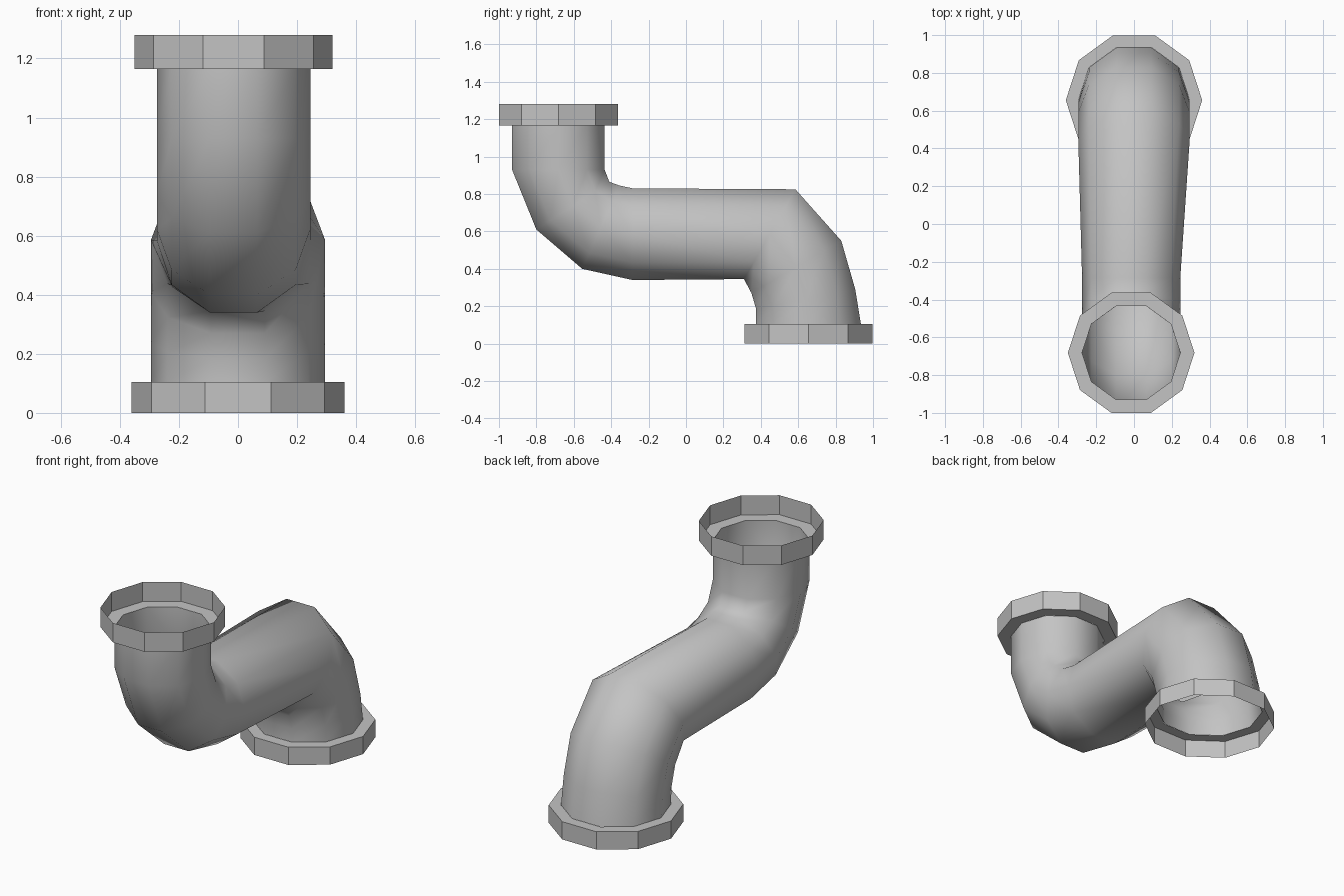
import bpy, bmesh, math
from mathutils import Vector

cube = bpy.data.objects.get("Cube")
if cube:
    bpy.data.objects.remove(cube, do_unlink=True)

SIDES = 10
FLAT = math.cos(math.pi / SIDES)  # ratio of flat half-width to corner radius

grey = bpy.data.materials.new("pipe_grey")
colour = (0.55, 0.55, 0.55, 1)
grey.diffuse_color = colour
grey.use_nodes = True
shader = next(n for n in grey.node_tree.nodes if n.type == "BSDF_PRINCIPLED")
shader.inputs["Base Color"].default_value = colour


def ring(bm, outer, inner, half_width, x):
    """Ten-sided loop spanning two (y, z) points, with corners at the sides."""
    a, b = Vector((x, *outer)), Vector((x, *inner))
    centre, half = (a + b) / 2, (a - b) / 2 / FLAT
    loop = []
    for i in range(SIDES):
        t = math.tau * i / SIDES
        side = Vector((half_width * math.cos(t), 0, 0))
        loop.append(bm.verts.new(centre + side + half * math.sin(t)))
    return loop


def loft(name, sections, smooth, flip=False):
    bm = bmesh.new()
    loops = [ring(bm, *s) for s in sections]
    for a, b in zip(loops, loops[1:]):
        for i in range(SIDES):
            j = (i + 1) % SIDES
            face = bm.faces.new((a[i], a[j], b[j], b[i]))
            face.smooth = smooth
            if flip:
                face.normal_flip()
    mesh = bpy.data.meshes.new(name)
    bm.to_mesh(mesh)
    bm.free()
    mesh.materials.append(grey)
    obj = bpy.data.objects.new(name, mesh)
    bpy.context.collection.objects.link(obj)
    return obj


# Open S-shaped pipe: outer point, inner point, half width, x offset
loft("bent_pipe", [
    ((-0.93, 1.165), (-0.435, 1.165), 0.26, -0.015),
    ((-0.93, 0.93), (-0.435, 0.93), 0.26, -0.015),
    ((-0.80, 0.61), (-0.41, 0.865), 0.26, -0.015),
    ((-0.555, 0.40), (-0.355, 0.845), 0.26, -0.015),
    ((-0.285, 0.34), (-0.285, 0.83), 0.26, -0.015),
    ((0.31, 0.345), (0.585, 0.825), 0.295, 0),
    ((0.35, 0.27), (0.83, 0.55), 0.295, 0),
    ((0.375, 0.185), (0.905, 0.29), 0.295, 0),
    ((0.375, 0.105), (0.935, 0.105), 0.295, 0),
], True, flip=True)


def collar(name, x, y, pipe_radius, radius, shelf_z, rim_z, flip):
    """Flat shelf around the pipe end with a thin open rim."""
    def level(r, z):
        return ((y + r * FLAT, z), (y - r * FLAT, z), r, x)
    loft(name, [level(pipe_radius, shelf_z), level(radius, shelf_z),
                level(radius, rim_z)], False, flip)


collar("upper_collar", -0.015, -0.682, 0.26, 0.335, 1.165, 1.28, False)
collar("lower_collar", 0, 0.655, 0.295, 0.361, 0.105, 0, True)
